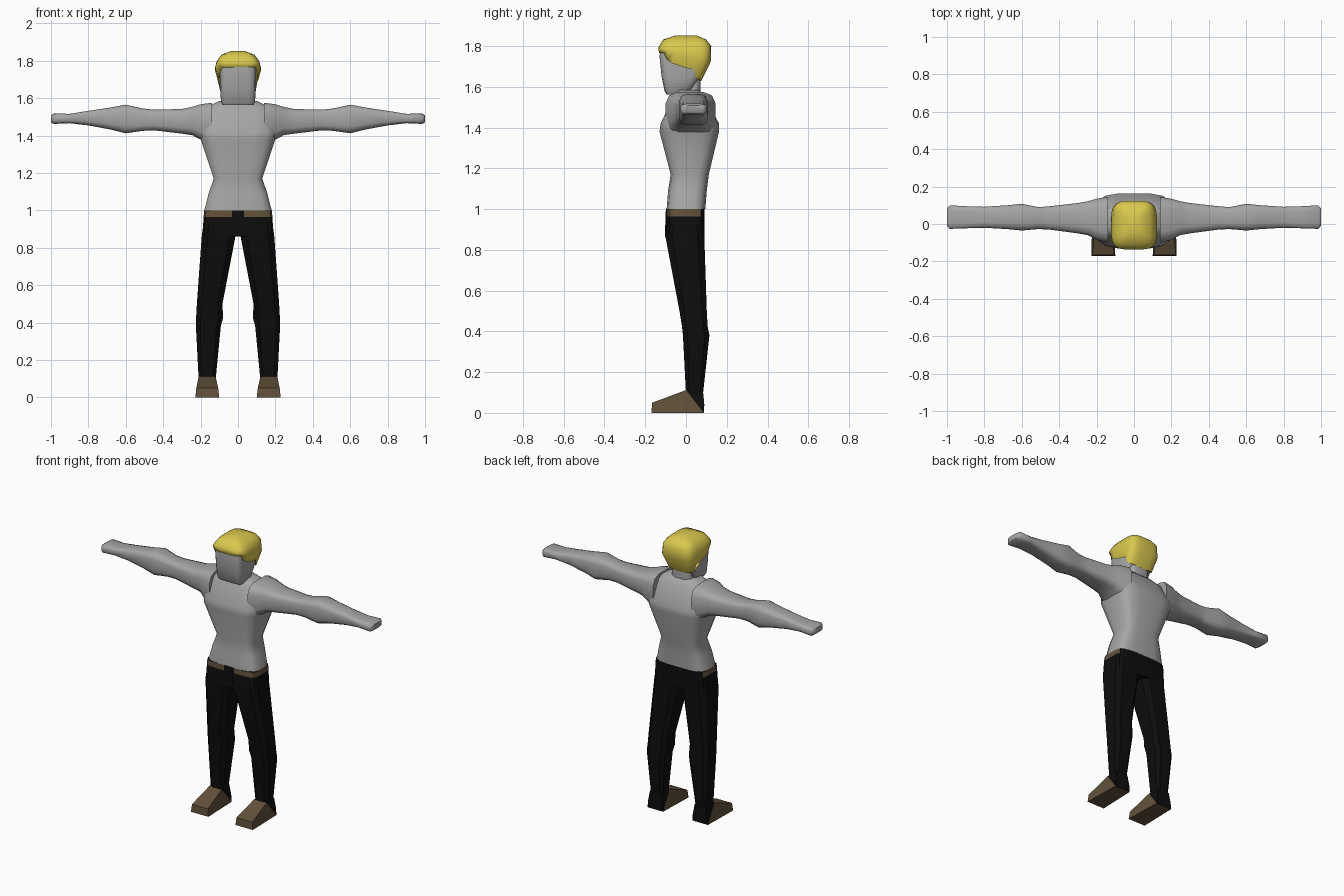
import bpy, bmesh
from math import cos, sin, pi, radians, copysign

cube = bpy.data.objects.get("Cube")
if cube:
    bpy.data.objects.remove(cube, do_unlink=True)


def material(name, r, g, b):
    m = bpy.data.materials.new(name)
    m.use_nodes = True
    m.diffuse_color = (r, g, b, 1)
    m.node_tree.nodes["Principled BSDF"].inputs["Base Color"].default_value = (r, g, b, 1)
    return m


grey = material("grey", 0.38, 0.38, 0.38)
black = material("black", 0.004, 0.004, 0.004)
brown = material("brown", 0.12, 0.082, 0.042)
yellow = material("yellow", 0.70, 0.58, 0.075)


def finish(bm, name, mats, angle=50):
    bmesh.ops.recalc_face_normals(bm, faces=bm.faces[:])
    me = bpy.data.meshes.new(name)
    bm.to_mesh(me)
    bm.free()
    for m in mats:
        me.materials.append(m)
    ob = bpy.data.objects.new(name, me)
    bpy.context.collection.objects.link(ob)
    bpy.ops.object.select_all(action='DESELECT')
    ob.select_set(True)
    bpy.context.view_layer.objects.active = ob
    bpy.ops.object.shade_smooth_by_angle(angle=radians(angle))
    return ob


def power(v, p):
    return copysign(abs(v) ** p, v)


def loft(name, rings, mats, n=16, p=0.5, axis='z', side=1, angle=50):
    """Rounded-box rings (position, low a, high a, low b, high b) joined along an axis."""
    bm = bmesh.new()
    loops = []
    fit = cos(pi / n) ** p
    for pos, a0, a1, b0, b1 in rings:
        loop = []
        for i in range(n):
            t = 2 * pi * (i + 0.5) / n
            a = (a0 + a1) / 2 + (a1 - a0) / 2 * power(cos(t), p) / fit
            b = (b0 + b1) / 2 + (b1 - b0) / 2 * power(sin(t), p) / fit
            h = pos(a, b) if callable(pos) else pos
            x, y, z = (a, b, h) if axis == 'z' else (h, a, b)
            loop.append(bm.verts.new((x * side, y, z)))
        loops.append(loop)
    for low, high in zip(loops, loops[1:]):
        for i in range(n):
            j = (i + 1) % n
            bm.faces.new((low[i], low[j], high[j], high[i]))
    bm.faces.new(loops[0])
    bm.faces.new(loops[-1])
    return finish(bm, name, mats, angle)


def prism(name, profile, mat, side=1):
    """Side profile of (y, z, inner x, outer x) points, closed on both sides."""
    bm = bmesh.new()
    inner = [bm.verts.new((x0 * side, y, z)) for y, z, x0, x1 in profile]
    outer = [bm.verts.new((x1 * side, y, z)) for y, z, x0, x1 in profile]
    for i in range(len(profile)):
        j = (i + 1) % len(profile)
        bm.faces.new((inner[i], inner[j], outer[j], outer[i]))
    bm.faces.new(inner)
    bm.faces.new(outer)
    return finish(bm, name, [mat], 30)


# Torso, pinched at the waist
loft("torso", [
    (1.0, -.18, .18, -.095, .095),
    (1.09, -.157, .157, -.088, .102),
    (1.17, -.13, .13, -.075, .112),
    (1.38, -.2, .2, -.13, .162),
    (1.42, -.205, .205, -.125, .162),
    (1.545, -.18, .18, -.065, .095),
    (1.585, -.1, .1, -.04, .065),
], [grey])

# Neck and boxy head
loft("neck", [(1.54, -.075, .075, -.035, .07), (1.66, -.065, .065, -.03, .07)],
     [grey], n=12)
loft("head", [
    (1.562, -.08, .08, -.095, -.03),
    (1.578, -.091, .091, -.105, .02),
    (1.65, -.095, .095, -.12, .07),
    (1.75, -.097, .097, -.13, .1),
    (1.81, -.09, .09, -.12, .1),
], [grey], p=0.36)


# Hair cap: high fringe, side notch, long lock at the nape
def hem(x, y):
    if y > .045:
        return 1.62 + .2 * abs(x)
    if y < -.1:
        return 1.765 + .08 * abs(abs(x) - .05)
    return max(1.69, 1.765 - .16 * (y + .13) / .2)


def crown(x, y):
    return 1.755 - .25 * y


loft("hair", [
    (hem, -.106, .106, -.132, .075),
    (crown, -.122, .122, -.136, .122),
    (1.80, -.112, .112, -.132, .124),
    (1.832, -.088, .088, -.112, .1),
    (1.853, -.035, .035, -.05, .05),
], [yellow], n=24, p=0.48, angle=60)

# Hips with a belt band on the front and sides
hips = loft("hips", [
    (.86, -.19, .19, -.1, .09),
    (.965, -.184, .184, -.096, .09),
    (1.0, -.181, .181, -.095, .09),
], [black, brown], p=0.35, angle=30)
for face in hips.data.polygons:
    if face.center.z > .97 and face.normal.y < .6 and face.normal.z < .9:
        face.material_index = 1
prism("belt_gap", [(-.104, .862, -.03, .03), (-.099, 1.0, -.033, .033),
                   (-.093, 1.0, -.033, .033), (-.096, .862, -.03, .03)], black)

for side, word in ((1, "left"), (-1, "right")):
    # Arm reaching straight out, thick at the elbow, flat at the hand
    loft(word + "_arm", [
        (.14, -.1, .145, 1.34, 1.575),
        (.2, -.085, .135, 1.378, 1.567),
        (.245, -.06, .122, 1.402, 1.553),
        (.3, -.05, .112, 1.41, 1.542),
        (.45, -.03, .095, 1.428, 1.538),
        (.51, -.027, .09, 1.425, 1.545),
        (.6, -.035, .108, 1.412, 1.565),
        (.68, -.027, .1, 1.432, 1.55),
        (.8, -.02, .092, 1.454, 1.532),
        (.9, -.023, .095, 1.466, 1.516),
        (.985, -.026, .1, 1.462, 1.518),
        (1.0, -.01, .085, 1.472, 1.508),
    ], [grey], n=12, axis='x', side=side)

    # Trouser leg with a slight knee
    loft(word + "_leg", [
        (.09, .12, .21, 0, .083),
        (.38, .092, .225, -.015, .115),
        (.425, .08, .224, -.02, .106),
        (.5, .083, .22, -.032, .102),
        (.86, .014, .194, -.1, .09),
        (.96, .01, .18, -.09, .085),
    ], [black], n=8, side=side, angle=30)

    # Shoe with a dark heel wedge behind it
    ankle, heel = (0, .112, .12, .21), (.087, 0, .108, .222)
    prism(word + "_shoe", [(-.17, 0, .1, .228), (-.166, .05, .106, .223), ankle, heel],
          brown, side)
    prism(word + "_heel", [ankle, (.083, .112, .122, .208), (.09, .04, .112, .218), heel],
          black, side)
